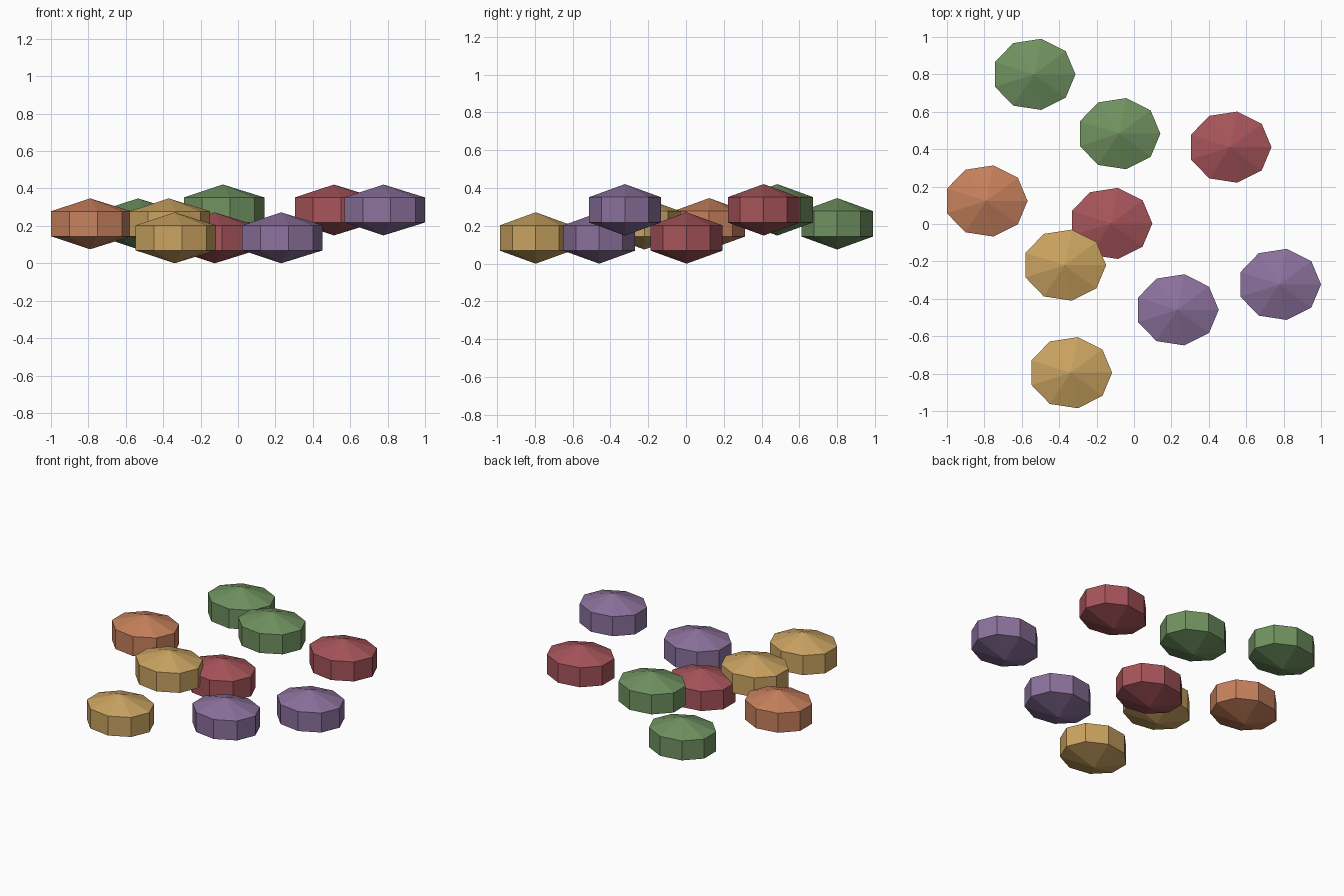
import bpy
import bmesh
from math import cos, sin, tau

cube = bpy.data.objects.get("Cube")
if cube:
    bpy.data.objects.remove(cube, do_unlink=True)

SIDES = 9
RX, RY = 0.222, 0.193       # oval girdle radii
BAND, APEX = 0.067, 0.136   # half heights of the girdle and the points


def linear(c):
    c /= 255
    return c / 12.92 if c <= 0.04045 else ((c + 0.055) / 1.055) ** 2.4


def make_material(name, rgb):
    color = (*[linear(c) for c in rgb], 1)
    mat = bpy.data.materials.new(name)
    mat.use_nodes = True
    mat.diffuse_color = color
    bsdf = mat.node_tree.nodes["Principled BSDF"]
    bsdf.inputs["Base Color"].default_value = color
    bsdf.inputs["Roughness"].default_value = 0.8
    return mat


def make_gem(name, location, mat):
    """Nine-sided gem: straight girdle with a shallow point above and below."""
    bm = bmesh.new()
    rings = [[bm.verts.new((RX * cos(tau * i / SIDES), RY * sin(tau * i / SIDES), z))
              for i in range(SIDES)] for z in (-BAND, BAND)]
    bottom = bm.verts.new((0, 0, -APEX))
    top = bm.verts.new((0, 0, APEX))
    low, high = rings
    for i in range(SIDES):
        j = (i + 1) % SIDES
        bm.faces.new((low[i], low[j], high[j], high[i]))
        bm.faces.new((high[i], high[j], top))
        bm.faces.new((low[j], low[i], bottom))
    mesh = bpy.data.meshes.new(name)
    bm.to_mesh(mesh)
    bm.free()
    mesh.materials.append(mat)
    obj = bpy.data.objects.new(name, mesh)
    obj.location = location
    bpy.context.collection.objects.link(obj)


colors = {
    "green": (112, 146, 96),
    "red": (166, 84, 90),
    "orange": (198, 128, 92),
    "yellow": (202, 163, 97),
    "purple": (139, 113, 156),
}
materials = {n: make_material(n, rgb) for n, rgb in colors.items()}

# Three resting heights
LOW, MID, HIGH = APEX, 0.211, 0.285

gems = [
    ("green", "back", -0.535, 0.80, MID),
    ("green", "middle", -0.081, 0.483, HIGH),
    ("red", "left", 0.513, 0.411, HIGH),
    ("red", "middle", -0.124, 0.003, LOW),
    ("orange", "right", -0.791, 0.123, MID),
    ("yellow", "middle", -0.371, -0.22, MID),
    ("yellow", "front", -0.339, -0.795, LOW),
    ("purple", "front", 0.231, -0.459, LOW),
    ("purple", "left", 0.778, -0.323, HIGH),
]
for color, place, x, y, z in gems:
    make_gem(f"{color}_gem_{place}", (x, y, z), materials[color])
